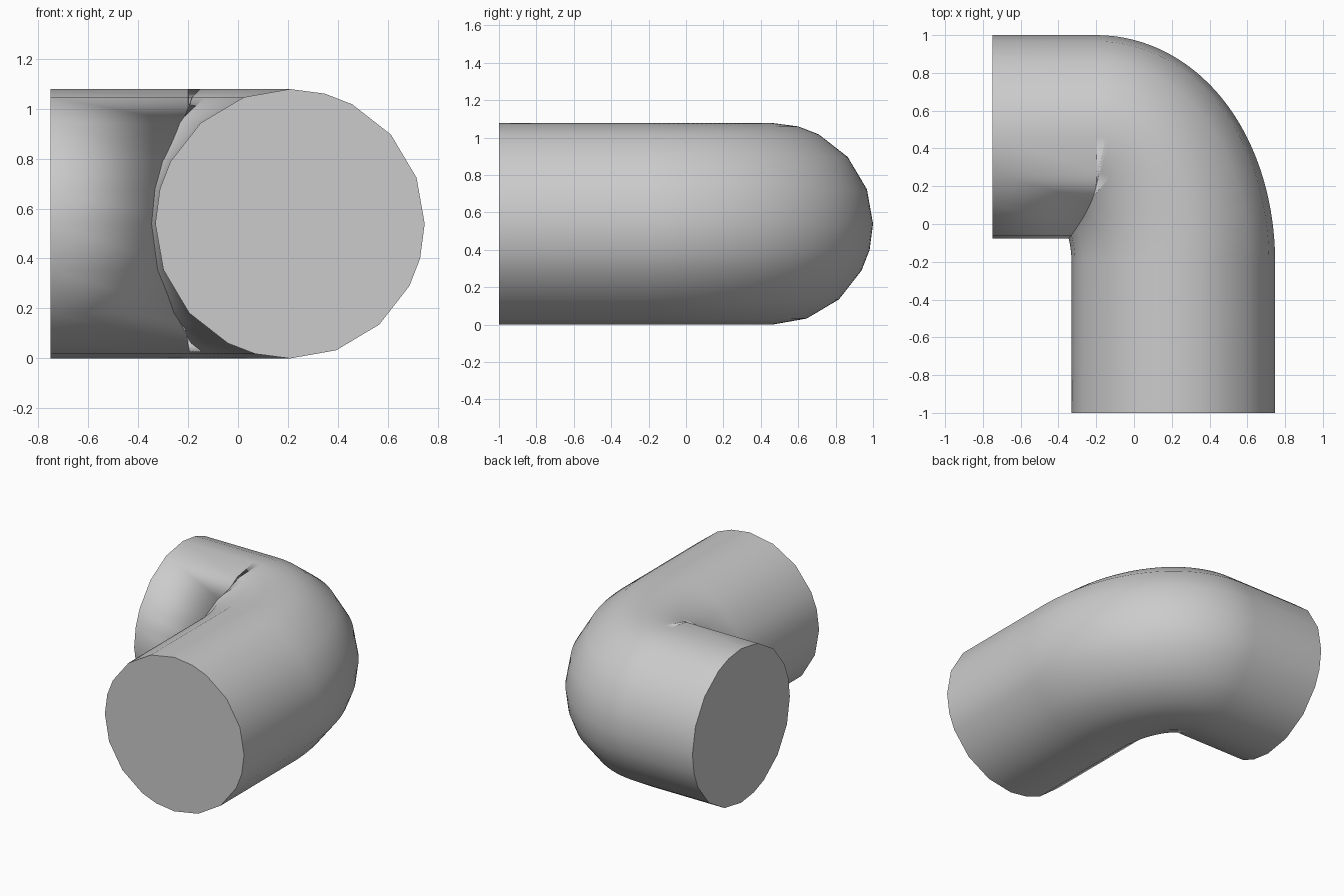
import bpy, bmesh
from math import sin, cos, pi, radians
from mathutils import Vector

cube = bpy.data.objects.get("Cube")
if cube:
    bpy.data.objects.remove(cube, do_unlink=True)

R = 0.539                      # pipe radius
BEND = Vector((-0.2, -0.2, R))  # centre of the bend
A, B = 0.408, 0.661            # half axes of the bend's centre line
STEPS = 40

# Uneven facets, repeated in each quarter turn
angles = [radians(q * 90 + a) for q in range(4) for a in (0, 15, 27.5, 48.5, 70)]

# Stations along the centre line: position and outward direction
stations = [(Vector((BEND.x + A, -1, R)), Vector((1, 0, 0)))]
for i in range(STEPS + 1):
    t = i / STEPS * pi / 2
    pos = BEND + Vector((A * cos(t), B * sin(t), 0))
    stations.append((pos, Vector((cos(t) / A, sin(t) / B, 0)).normalized()))
stations.append((Vector((-0.75, BEND.y + B, R)), Vector((0, 1, 0))))

# Sweep the section along the stations
bm = bmesh.new()
rings = []
for pos, out in stations:
    rings.append([bm.verts.new(pos + R * (out * sin(a) + Vector((0, 0, cos(a)))))
                  for a in angles])
n = len(angles)
for r0, r1 in zip(rings, rings[1:]):
    for j in range(n):
        k = (j + 1) % n
        bm.faces.new((r0[j], r0[k], r1[k], r1[j])).smooth = True

# Flat end caps
for ring in (rings[0], rings[-1][::-1]):
    cap = bm.faces.new(ring[::-1])
    for e in cap.edges:
        e.smooth = False
bmesh.ops.recalc_face_normals(bm, faces=bm.faces[:])

mesh = bpy.data.meshes.new("pipe_elbow")
bm.to_mesh(mesh)
bm.free()
pipe = bpy.data.objects.new("pipe_elbow", mesh)
bpy.context.collection.objects.link(pipe)

# Plain grey material
grey = bpy.data.materials.new("light_grey")
grey.use_nodes = True
colour = (0.6, 0.6, 0.6, 1)
grey.diffuse_color = colour
grey.node_tree.nodes["Principled BSDF"].inputs["Base Color"].default_value = colour
mesh.materials.append(grey)
